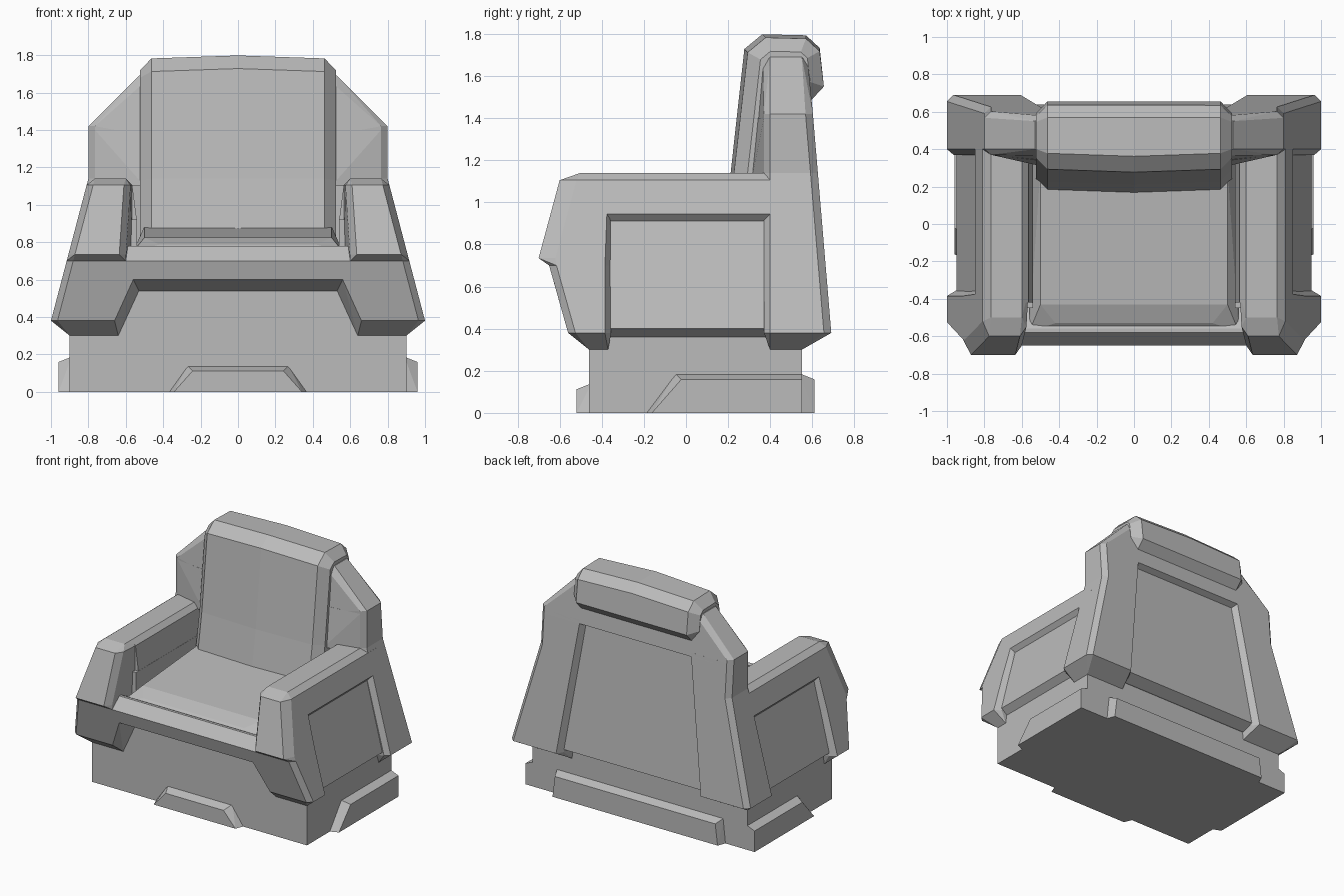
import bpy, bmesh

cube = bpy.data.objects.get("Cube")
if cube:
    bpy.data.objects.remove(cube, do_unlink=True)

shade = (.5, .5, .5, 1)
grey = bpy.data.materials.new("grey_upholstery")
grey.use_nodes = True
grey.diffuse_color = shade
grey.node_tree.nodes["Principled BSDF"].inputs["Base Color"].default_value = shade

# Shared levels and sizes
bottom, skirt, lip, arm_top, shoulder, crest = .3, .38, .7, 1.14, 1.42, 1.69
chamfer = .035
recess = .05
base_front, base_back, base_side = -.46, .55, .9
panel_front, post_front = -.37, .4
rail_outer, rail_inner = .8, .565
cushion_side = .525


def flare(z):
    """Outer side of the arms, spreading toward the skirt."""
    return 1 - (z - skirt) * .263


def back_y(z):
    """Rear face, leaning forward as it rises."""
    return .69 - (z - skirt) * .084


def finish(name, bm):
    bmesh.ops.recalc_face_normals(bm, faces=bm.faces)
    mesh = bpy.data.meshes.new(name)
    bm.to_mesh(mesh)
    bm.free()
    mesh.materials.append(grey)
    bpy.context.collection.objects.link(bpy.data.objects.new(name, mesh))


def hull(name, points):
    """Convex faceted block around the given corners."""
    bm = bmesh.new()
    for point in points:
        bm.verts.new(point)
    bmesh.ops.convex_hull(bm, input=bm.verts)
    loose = [v for v in bm.verts if not v.link_faces]
    bmesh.ops.delete(bm, geom=loose, context='VERTS')
    bmesh.ops.dissolve_limit(bm, angle_limit=.03, verts=bm.verts, edges=bm.edges)
    finish(name, bm)


def mirrored(name, points):
    """One block spanning the chair, symmetric left and right."""
    hull(name, [(side * x, y, z) for side in (1, -1) for x, y, z in points])


def pair(name, points):
    """One block on each side of the chair."""
    for side, word in ((1, "left_"), (-1, "right_")):
        hull(word + name, [(side * x, y, z) for x, y, z in points])


def trim(start, end, start_run, end_run, height):
    """Corners of a low plate with slanted ends: along, outward, up."""
    corners = []
    for out, inset in ((-.01, 0), (.06, .028)):
        corners += [(start + start_run + inset, out, height - inset),
                    (end - end_run - inset, out, height - inset),
                    (start + inset, out, 0), (end - inset, out, 0)]
    return corners


# Plinth with its raised trims
mirrored("base", [(base_side, y, z) for y in (base_front, base_back) for z in (0, base_back)])
hull("front_trim", [(a, base_front - o, z) for a, o, z in trim(-.37, .37, .1, .1, .14)])
hull("back_trim", [(a, base_back + o, z) for a, o, z in trim(-.72, .72, .02, .02, .187)])
pair("side_trim", [(base_side + o, min(a, base_back), z)
                   for a, o, z in trim(-.19, .6, .14, 0, .187)])

# Arm panel and top rail run front to back
panel_section = [(.54, .36), (base_side, .36), (.95, .4), (.82, .92), (.54, .92)]
bevel_z = arm_top - chamfer
rail_section = [(.54, .91), (.82, .91), (flare(.945), .945), (flare(bevel_z), bevel_z),
                (rail_outer - chamfer, arm_top), (rail_inner + chamfer, arm_top),
                (rail_inner, bevel_z)]
pair("arm_panel", [(x, y, z) for y in (-.45, .45) for x, z in panel_section])
pair("arm_rail", [(x, y, z) for y in (-.42, .5) for x, z in rail_section])


# Arm front: skirt below the lip, pad above it
def rear_edge(z):
    return [(flare(z), panel_front - .015, z), (flare(z) - recess, panel_front + .015, z)]


lip_ring = [(.6, -.65, lip), (flare(lip) - chamfer, -.65, lip),
            (flare(lip), -.65 + chamfer, lip)] + rear_edge(lip)
pair("arm_skirt", lip_ring + rear_edge(skirt)
     + [(x, y, bottom) for x in (.64, base_side) for y in (base_front, panel_front)]
     + [(.66, -.56, skirt), (1 - chamfer, -.56, skirt), (1, -.56 + chamfer, skirt),
        (.56, -.622, .6), (.53, base_front, .54), (.53, panel_front, lip), (.56, -.65, lip)])
pad = lip_ring + [(rail_inner, panel_front, lip)] + rear_edge(.9)
for z, y, inner in ((lip + chamfer, -.7, .6), (bevel_z, -.6, rail_inner + .01)):
    pad += [(inner + chamfer, y, z), (flare(z) - chamfer, y, z),
            (flare(z), y + .08, z), (inner, y + recess, z)]
for y in (-.5, panel_front):
    pad += [(rail_outer - chamfer, y, arm_top), (rail_inner + chamfer, y, arm_top)]
pair("arm_pad", pad + [(x, panel_front, bevel_z) for x in (rail_inner, flare(bevel_z))])

# Front beam between the skirts
beam = [(-.4, .54), (base_front, .54), (-.622, .6), (-.65, lip), (-.58, .78), (-.56, .78), (-.4, lip)]
mirrored("front_beam", [(.6, y, z) for y, z in beam])

# Seat cushion with clipped front corners
mirrored("seat", [(.56, -.575, .75), (.56, .4, .75), (.42, -.53, .787),
                  (.5, -.43, .825), (.5, .3, .885)])


# Back frame: posts around a recessed rear panel
def post_section(z, outer, front_x, front_y):
    y = back_y(z)
    edge = .66 - z * .14
    return [(outer, post_front, z), (outer - chamfer, post_front - .03, z),
            (front_x, front_y, z), (outer, y - chamfer, z), (outer - chamfer, y, z),
            (edge, y, z), (edge - .03, y - recess, z)]


pair("lower_post", [(x, y, bottom) for x in (.57, base_side) for y in (post_front, base_back)]
     + post_section(skirt, 1, .55, post_front)
     + post_section(arm_top, rail_outer, .5, post_front))
pair("upper_post", post_section(1.1, rail_outer, .5, .31)
     + post_section(1.4, rail_outer, .5, .34))
mirrored("back_panel", [(.64, .56, .36), (.64, .64, .4), (.54, .56, 1.4),
                        (.64, post_front, .36), (.54, post_front, 1.4)])
top = [(.5, .34, 1.37), (.5, .365, crest - chamfer), (.53, post_front, crest),
       (.53, base_back, crest), (.51, back_y(crest), crest - chamfer)]
for z in (1.37, shoulder):
    top += [(rail_outer, post_front, z), (rail_outer - chamfer, post_front - .03, z),
            (rail_outer, back_y(z) - chamfer, z), (rail_outer - chamfer, back_y(z), z)]
top += [(.77, y, 1.34) for y in (post_front, base_back)]
mirrored("frame_top", top)

# Back cushion rolling over the frame, crowned in the middle
profile = [(.175, .8), (.23, arm_top), (.295, 1.71), (.38, 1.78), (.57, 1.775),
           (.635, 1.715), (.655, 1.55), (.59, 1.48), (.5, 1.48), (.5, .8)]
bm = bmesh.new()
rows = []
for x in (-cushion_side, 0, cushion_side):
    crown = 0 if x else .018
    rows.append([bm.verts.new((x, y - crown * (y < .4), z + crown * (z > crest)))
                 for y, z in profile])
for ring, following in zip(rows, rows[1:]):
    for i in range(len(ring)):
        bm.faces.new((ring[i - 1], ring[i], following[i], following[i - 1]))
for ring in (rows[0], rows[-1]):
    bm.faces.new(ring)
bmesh.ops.recalc_face_normals(bm, faces=bm.faces)


def on_rim(edge):
    a, b = (vert.co for vert in edge.verts)
    hidden = a.y == b.y and a.z < shoulder or max(a.z, b.z) < lip + .11
    return a.x == b.x and a.x != 0 and not hidden and not (a.y == b.y and min(a.z, b.z) < lip + .11)


bmesh.ops.bevel(bm, geom=[edge for edge in bm.edges if on_rim(edge)], offset=.062,
                segments=1, affect='EDGES', clamp_overlap=True)
finish("back_cushion", bm)
